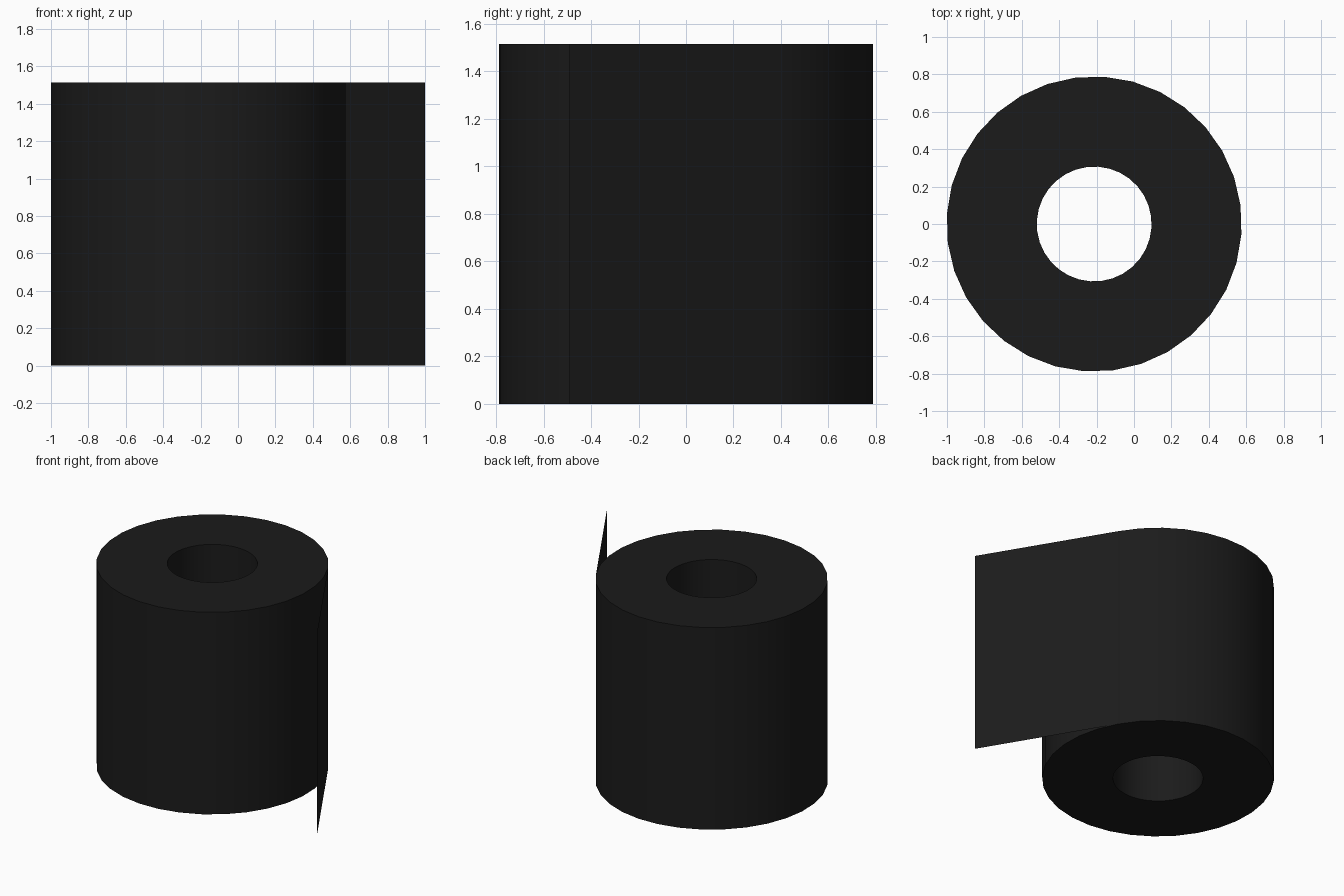
import bpy, bmesh, math

if "Cube" in bpy.data.objects:
    bpy.data.objects.remove(bpy.data.objects["Cube"])

CX, R_OUT, R_IN, H = -0.213, 0.789, 0.307, 1.515
SIDES, OFFSET = 32, math.radians(7.3)

paper = bpy.data.materials.new("dark_paper")
paper.diffuse_color = (0.011, 0.011, 0.011, 1)
paper.use_nodes = True
paper.node_tree.nodes["Principled BSDF"].inputs["Base Color"].default_value = paper.diffuse_color


def make_object(name, bm):
    mesh = bpy.data.meshes.new(name)
    bm.to_mesh(mesh)
    bm.free()
    mesh.materials.append(paper)
    ob = bpy.data.objects.new(name, mesh)
    bpy.context.collection.objects.link(ob)
    bpy.ops.object.select_all(action='DESELECT')
    ob.select_set(True)
    bpy.context.view_layer.objects.active = ob
    bpy.ops.object.shade_smooth_by_angle(angle=math.radians(30))
    return ob


def rim_point(radius, i):
    a = OFFSET + 2 * math.pi * i / SIDES
    return CX + radius * math.cos(a), radius * math.sin(a)


# Roll: thick tube with an open core
bm = bmesh.new()
rings = [[bm.verts.new((*rim_point(r, i), z)) for i in range(SIDES)]
         for r, z in ((R_OUT, 0), (R_OUT, H), (R_IN, H), (R_IN, 0))]
for k in range(4):
    a, b = rings[k], rings[(k + 1) % 4]
    for i in range(SIDES):
        j = (i + 1) % SIDES
        bm.faces.new((a[i], a[j], b[j], b[i]))
bmesh.ops.recalc_face_normals(bm, faces=bm.faces)
make_object("paper_roll", bm)

# Loose end: single flat sheet leaving the roll at a tangent
bm = bmesh.new()
start, end = rim_point(R_OUT, 2), (1.0, -0.49)
bm.faces.new([bm.verts.new(p) for p in
              ((*end, 0), (*start, 0), (*start, H), (*end, H))])
make_object("loose_sheet", bm)
